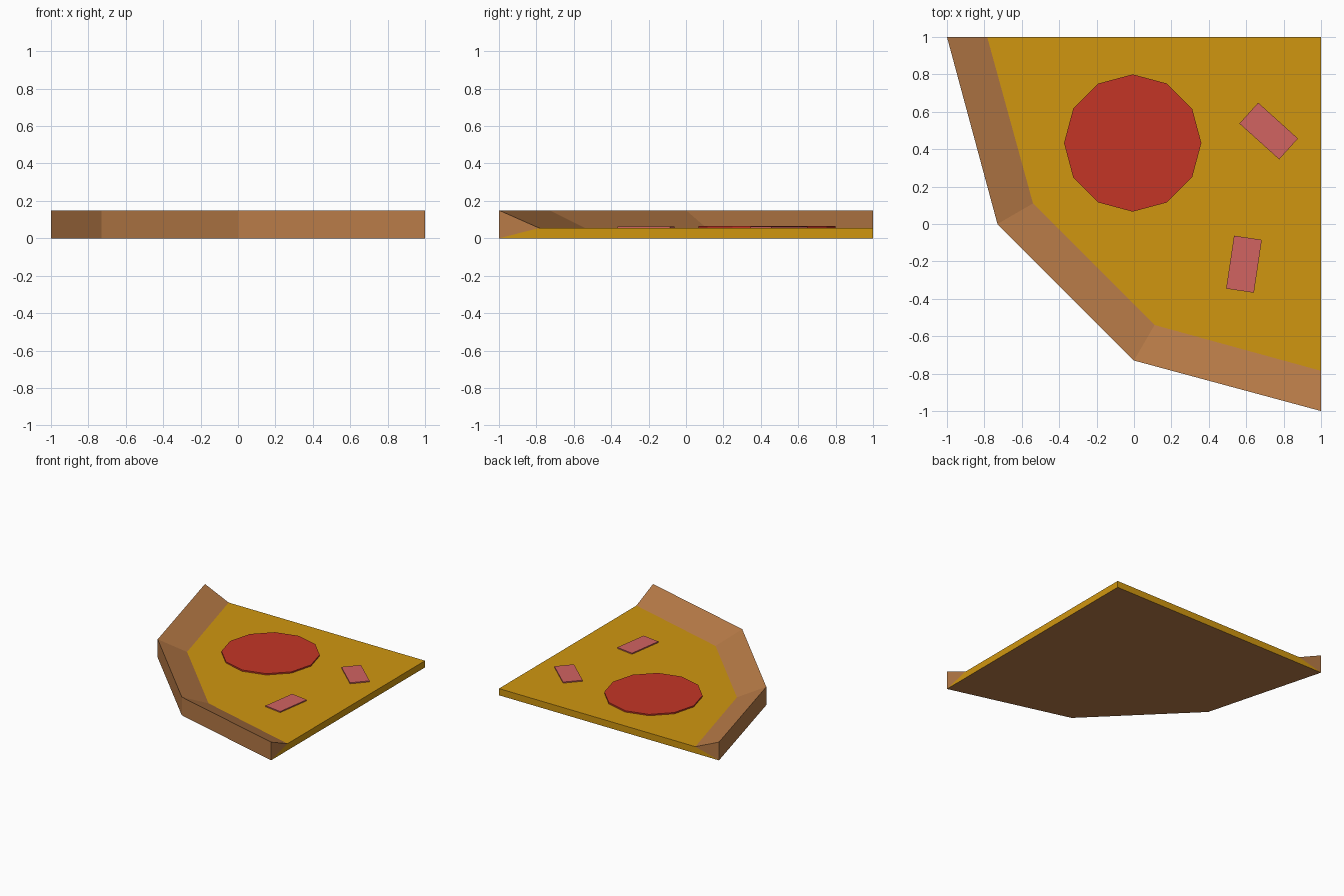
import bpy, math

if "Cube" in bpy.data.objects:
    bpy.data.objects.remove(bpy.data.objects["Cube"])

CHEESE_Z, RIM_Z = 0.055, 0.15


def srgb(r, g, b):
    def lin(c):
        c /= 255
        return c / 12.92 if c <= 0.04045 else ((c + 0.055) / 1.055) ** 2.4
    return (lin(r), lin(g), lin(b), 1)


def material(name, *rgb):
    m = bpy.data.materials.new(name)
    m.diffuse_color = srgb(*rgb)
    m.use_nodes = True
    m.node_tree.nodes["Principled BSDF"].inputs["Base Color"].default_value = m.diffuse_color
    return m


crust_mat = material("baked crust", 184, 123, 71)
cheese_mat = material("golden cheese", 208, 150, 16)
salami_mat = material("salami red", 196, 53, 38)
ham_mat = material("ham pink", 209, 99, 97)


def mesh_object(name, verts, faces, mats, slots=None):
    me = bpy.data.meshes.new(name)
    me.from_pydata(verts, [], faces)
    for m in mats:
        me.materials.append(m)
    for p, s in zip(me.polygons, slots or [0] * len(faces)):
        p.material_index = s
    me.update()
    ob = bpy.data.objects.new(name, me)
    bpy.context.collection.objects.link(ob)
    return ob


# Outline of the crust arc, outside edge and inside edge
outer = [(-1, 1), (-0.73, 0), (0, -0.73), (1, -1)]
inner = [(-0.785, 1), (-0.54, 0.11), (0.11, -0.54), (1, -0.785)]
n = len(outer)

# Crust: triangular section (outer foot, rim, inner edge) swept along the arc
verts = []
for (ox, oy), (ix, iy) in zip(outer, inner):
    verts += [(ox, oy, 0), (ox, oy, RIM_Z), (ix, iy, CHEESE_Z)]
faces = [(0, 1, 2), (3 * n - 3, 3 * n - 1, 3 * n - 2)]
for i in range(n - 1):
    a, b = 3 * i, 3 * i + 3
    faces += [(a, b, b + 1, a + 1), (a + 1, b + 1, b + 2, a + 2)]
mesh_object("crust", verts, faces, [crust_mat])

# Base: cheese top, two cut sides, crust-coloured underside
m = n + 1
verts = [(x, y, 0) for x, y in outer + [(1, 1)]]
verts += [(x, y, CHEESE_Z) for x, y in inner + [(1, 1)]]
faces = [tuple(range(m, 2 * m)), tuple(reversed(range(m))),
         (m - 2, m - 1, 2 * m - 1, 2 * m - 2), (m - 1, 0, m, 2 * m - 1)]
mesh_object("cheese_base", verts, faces, [cheese_mat, crust_mat], [0, 1, 0, 0])


def topping(name, ring, centre, angle, height, mat):
    """Thin prism from a ring of points, turned and laid on the cheese."""
    k = len(ring)
    v = [(x, y, z) for z in (0, height) for x, y in ring]
    f = [tuple(reversed(range(k))), tuple(range(k, 2 * k))]
    f += [(i, (i + 1) % k, (i + 1) % k + k, i + k) for i in range(k)]
    ob = mesh_object(name, v, f, [mat])
    ob.location = (*centre, CHEESE_Z)
    ob.rotation_euler.z = math.radians(angle)


# Salami disc, twelve sides
disc = [(0.367 * math.cos(i * math.pi / 6), 0.367 * math.sin(i * math.pi / 6))
        for i in range(12)]
topping("salami_slice", disc, (-0.007, 0.433), 0, 0.011, salami_mat)

# Ham pieces
strip = [(-0.143, -0.075), (0.143, -0.075), (0.143, 0.075), (-0.143, 0.075)]
topping("ham_back", strip, (0.72, 0.497), -42, 0.009, ham_mat)
topping("ham_front", strip, (0.588, -0.215), 81.5, 0.009, ham_mat)
